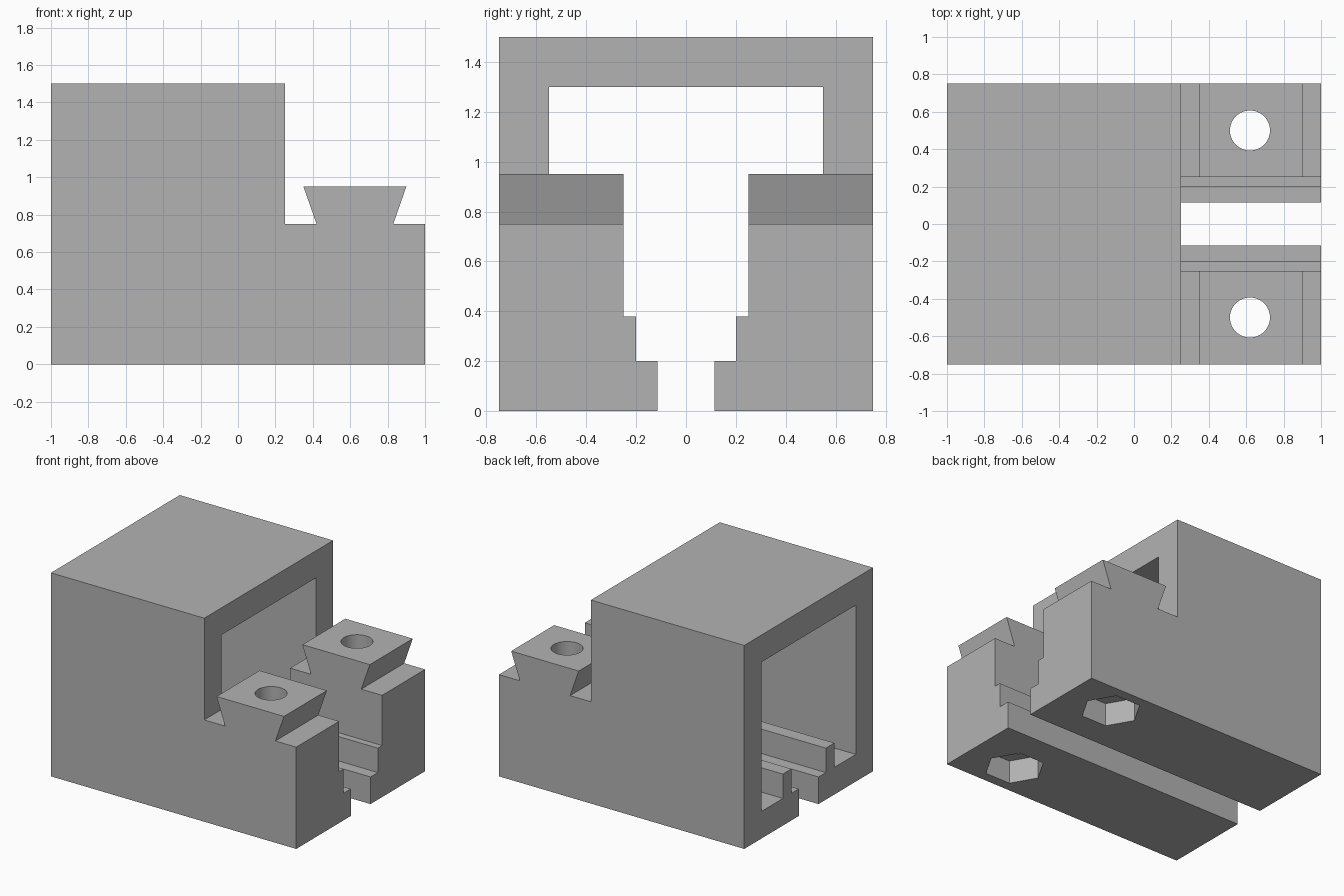
import bpy
import bmesh
from mathutils import Matrix, Vector

old = bpy.data.objects.get("Cube")
if old:
    bpy.data.objects.remove(old, do_unlink=True)

grey = bpy.data.materials.new("plain grey")
grey.use_nodes = True
COLOUR = (0.45, 0.45, 0.45, 1)
grey.diffuse_color = COLOUR
grey.node_tree.nodes["Principled BSDF"].inputs["Base Color"].default_value = COLOUR


def add_object(name, bm):
    bmesh.ops.recalc_face_normals(bm, faces=bm.faces)
    mesh = bpy.data.meshes.new(name)
    bm.to_mesh(mesh)
    bm.free()
    obj = bpy.data.objects.new(name, mesh)
    mesh.materials.append(grey)
    bpy.context.collection.objects.link(obj)
    return obj


def extrude(name, points, axis, start, end):
    """Extrude a closed (horizontal, z) profile along the x or y axis."""
    bm = bmesh.new()
    place = (lambda h, z: (start, h, z)) if axis == "x" else (lambda h, z: (h, start, z))
    face = bm.faces.new([bm.verts.new(place(h, z)) for h, z in points])
    ext = bmesh.ops.extrude_face_region(bm, geom=[face])
    move = Vector((end - start, 0, 0) if axis == "x" else (0, end - start, 0))
    bmesh.ops.translate(bm, vec=move, verts=[v for v in ext["geom"] if isinstance(v, bmesh.types.BMVert)])
    return add_object(name, bm)


def prism(name, sides, radius, x, y, bottom, top):
    bm = bmesh.new()
    bmesh.ops.create_cone(bm, cap_ends=True, segments=sides, radius1=radius, radius2=radius,
                          depth=top - bottom, matrix=Matrix.Translation((x, y, (bottom + top) / 2)))
    # put a corner on the x axis
    if sides == 6:
        bmesh.ops.rotate(bm, verts=bm.verts, cent=(x, y, 0), matrix=Matrix.Rotation(1.5707963, 3, "Z"))
    return add_object(name, bm)


def mirrored(half):
    return half + [(-h, z) for h, z in reversed(half)]


def cut(body, cutter):
    cutter.hide_render = True
    mod = body.modifiers.new("cut", "BOOLEAN")
    mod.operation = "DIFFERENCE"
    mod.solver = "EXACT"
    mod.object = cutter
    bpy.context.view_layer.objects.active = body
    bpy.ops.object.modifier_apply(modifier=mod.name)
    bpy.data.objects.remove(cutter, do_unlink=True)


# Side outline: tall housing, low front block and dovetail
body = extrude("slotted_dovetail_housing", [
    (-1, 0), (1, 0), (1, 0.75), (0.83, 0.75), (0.9, 0.95), (0.35, 0.95),
    (0.42, 0.75), (0.25, 0.75), (0.25, 1.5), (-1, 1.5)], "y", -0.75, 0.75)

# Stepped slot along the whole length
cut(body, extrude("slot_cutter", mirrored([
    (0.115, -0.5), (0.115, 0.2), (0.2, 0.2), (0.2, 0.38), (0.25, 0.38), (0.25, 1.1)]), "x", -1.5, 1.5))

# Housing cavity with a side channel behind each lip
cut(body, extrude("cavity_cutter", mirrored([
    (0.3, 0.38), (0.3, 0.2), (0.55, 0.2), (0.55, 1.3)]), "x", -1.5, 0.2502))

# Bolt holes with hexagonal nut pockets underneath
for y in (-0.5, 0.5):
    cut(body, prism("hole_cutter", 64, 0.107, 0.62, y, -0.5, 1.4))
    cut(body, prism("nut_cutter", 6, 0.203, 0.62, y, -0.5, 0.17))

bpy.ops.object.select_all(action="DESELECT")
body.select_set(True)
bpy.context.view_layer.objects.active = body
bpy.ops.object.shade_smooth_by_angle(angle=0.5)
